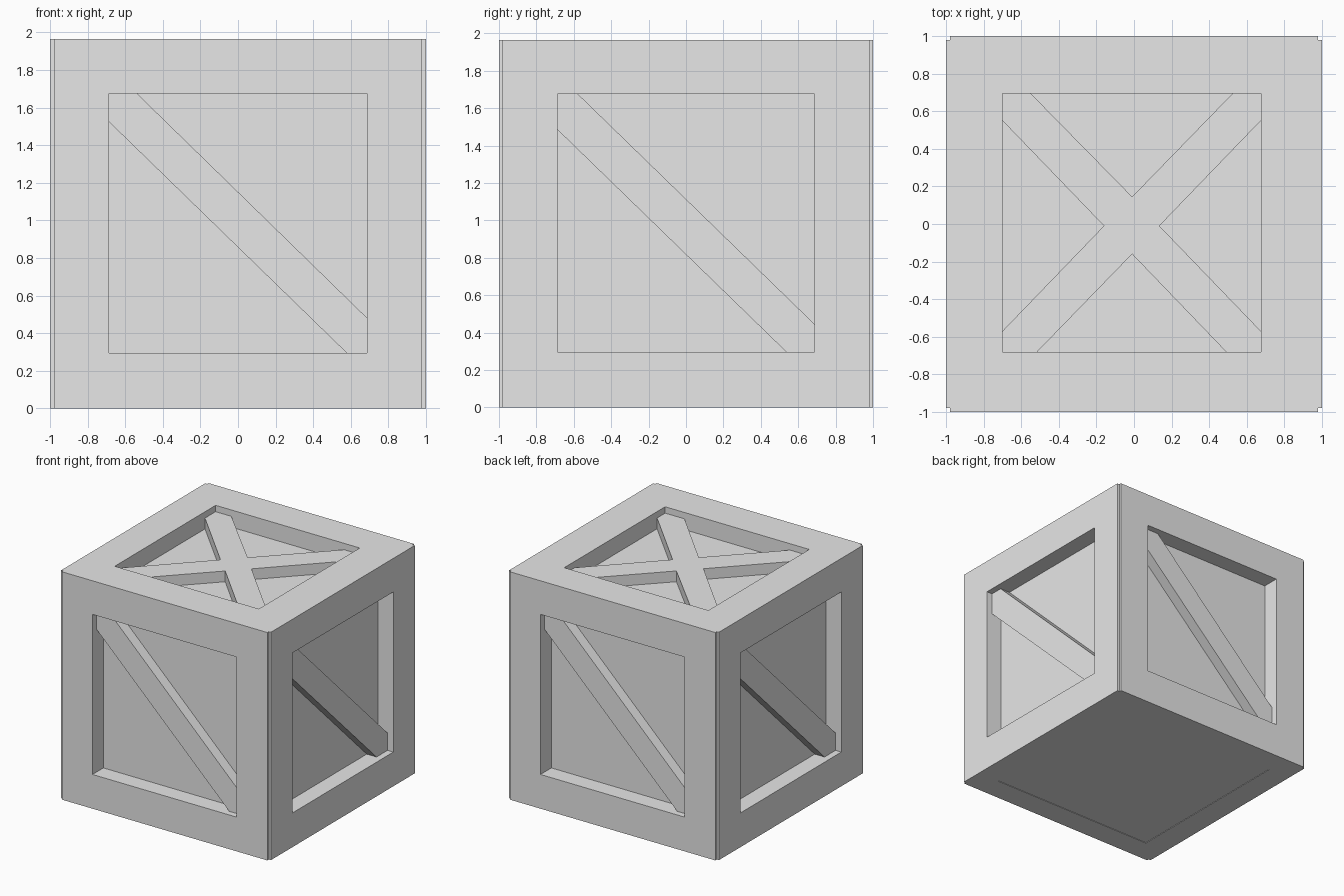
import bpy, bmesh
from mathutils import Matrix, Vector
from math import pi

if "Cube" in bpy.data.objects:
    bpy.data.objects.remove(bpy.data.objects["Cube"])

H = 1.965            # crate height
DEPTH = 0.148        # panel recess
BRACE = 0.055        # brace face below the frame face
U, Z0, Z1 = 0.6875, 0.295, 1.675   # side opening

grey = bpy.data.materials.new("plain_grey")
grey.diffuse_color = (0.8, 0.8, 0.8, 1)
grey.use_nodes = True
grey.node_tree.nodes["Principled BSDF"].inputs["Base Color"].default_value = grey.diffuse_color


def finish(name, bm):
    bmesh.ops.recalc_face_normals(bm, faces=bm.faces)
    me = bpy.data.meshes.new(name)
    bm.to_mesh(me)
    bm.free()
    me.materials.append(grey)
    ob = bpy.data.objects.new(name, me)
    bpy.context.collection.objects.link(ob)
    return ob


def prism(name, outline, extrude):
    bm = bmesh.new()
    face = bm.faces.new([bm.verts.new(p) for p in outline])
    out = bmesh.ops.extrude_face_region(bm, geom=[face], use_keep_orig=True)
    verts = [g for g in out["geom"] if isinstance(g, bmesh.types.BMVert)]
    bmesh.ops.translate(bm, verts=verts, vec=Vector(extrude))
    return finish(name, bm)


def add_box(bm, lo, hi, turn=0):
    lo, hi = Vector(lo), Vector(hi)
    m = (Matrix.Rotation(turn, 4, 'Z') @ Matrix.Translation((lo + hi) / 2)
         @ Matrix.Diagonal((*(hi - lo), 1)))
    bmesh.ops.create_cube(bm, size=1, matrix=m)


# crate body: block with a small notch down each upright corner
outline = []
for k in range(4):
    r = Matrix.Rotation(k * pi / 2, 3, 'Z')
    outline += [r @ Vector(p) for p in ((1, 0.98, 0), (0.98, 0.98, 0), (0.98, 1, 0))]
body = prism("crate_frame", outline, (0, 0, H))

# openings in the four sides, the top and (very shallow) the bottom
bm = bmesh.new()
for k in range(4):
    add_box(bm, (-U, -1.2, Z0), (U, -1 + DEPTH, Z1), k * pi / 2)
add_box(bm, (-0.7, -0.68, H - DEPTH), (0.675, 0.695, H + 0.2))
add_box(bm, (-0.79, -0.79, -0.2), (0.79, 0.79, 0.004))
cutter = finish("opening_cutter", bm)
cutter.hide_render = True

mod = body.modifiers.new("openings", 'BOOLEAN')
mod.object = cutter
mod.operation = 'DIFFERENCE'
mod.solver = 'EXACT'
bpy.context.view_layer.objects.active = body
body.select_set(True)
bpy.ops.object.modifier_apply(modifier=mod.name)
bpy.data.objects.remove(cutter)

# one diagonal brace per side: margins from the corners (top, right, bottom, left)
margins = [(0.15, 0.185, 0.11, 0.15), (0.11, 0.15, 0.15, 0.19)]
for k, side in enumerate(("front", "right", "back", "left")):
    a, b, c, d = margins[k % 2]
    y = -1 + BRACE
    pts = [(-U, y, Z1), (-U + a, y, Z1), (U, y, Z0 + b),
           (U, y, Z0), (U - c, y, Z0), (-U, y, Z1 - d)]
    ob = prism(side + "_brace", pts, (0, 0.12, 0))
    ob.data.transform(Matrix.Rotation(k * pi / 2, 4, 'Z'))

# crossed braces on the top
cross = [(-0.7, 0.695), (-0.55, 0.695), (-0.01, 0.145), (0.525, 0.695),
         (0.675, 0.695), (0.675, 0.55), (0.135, -0.01), (0.675, -0.57),
         (0.675, -0.68), (0.49, -0.68), (-0.01, -0.16), (-0.515, -0.68),
         (-0.7, -0.68), (-0.7, -0.57), (-0.16, -0.01), (-0.7, 0.55)]
prism("top_cross_brace", [(x, y, H - BRACE) for x, y in cross], (0, 0, -0.12))
